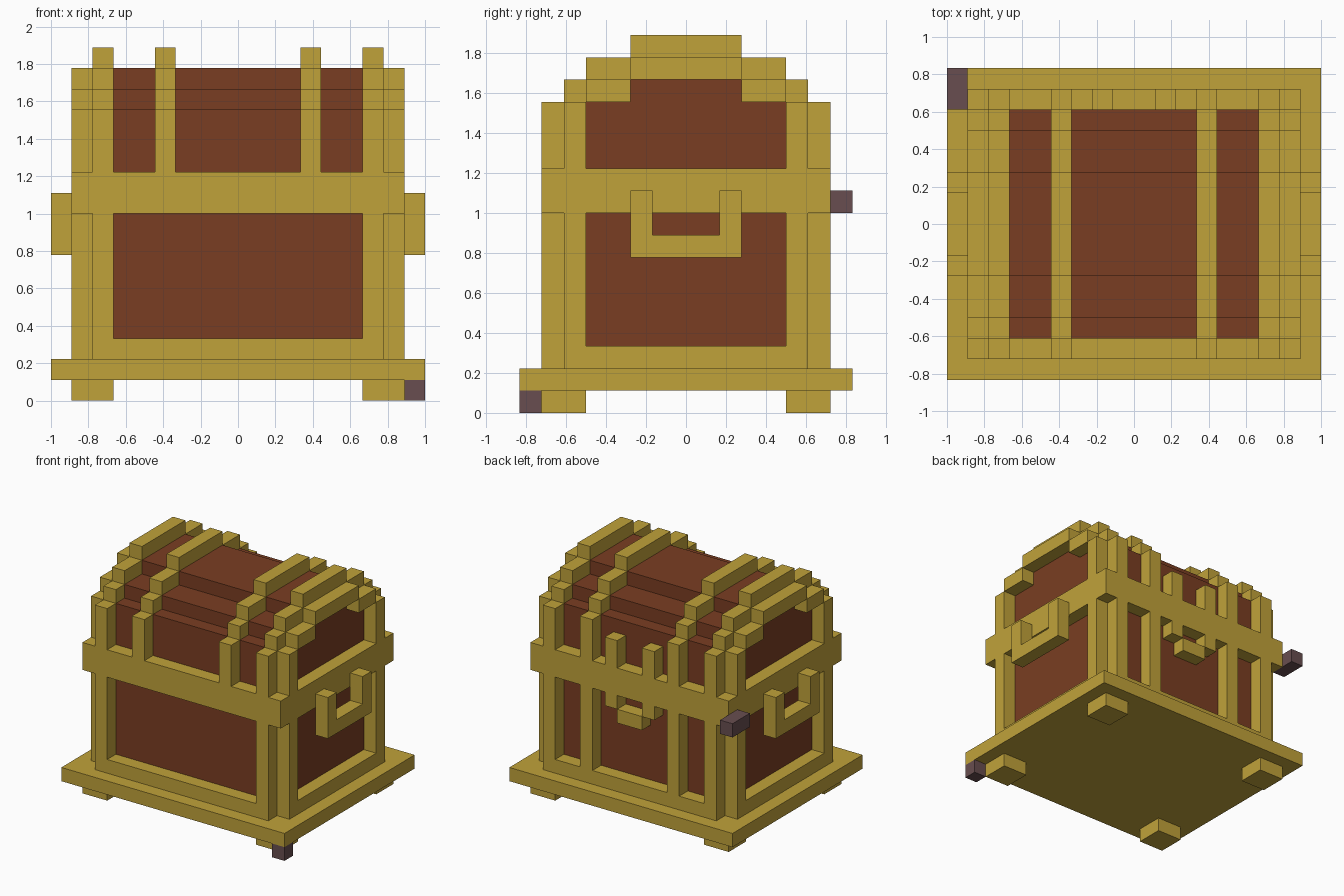
import bpy
import bmesh
from mathutils import Matrix, Vector

cube = bpy.data.objects.get("Cube")
if cube:
    bpy.data.objects.remove(cube, do_unlink=True)

U = 1 / 9  # one block


def material(name, rgb):
    m = bpy.data.materials.new(name)
    m.use_nodes = True
    m.diffuse_color = (*rgb, 1)
    m.node_tree.nodes["Principled BSDF"].inputs["Base Color"].default_value = (*rgb, 1)
    return m


GOLD = material("gold", (0.527, 0.361, 0.042))
BROWN = material("brown wood", (0.195, 0.048, 0.016))
PURPLE = material("dusky purple", (0.138, 0.076, 0.080))


def finish(name, bm, mat):
    bmesh.ops.recalc_face_normals(bm, faces=bm.faces)
    me = bpy.data.meshes.new(name)
    bm.to_mesh(me)
    bm.free()
    me.materials.append(mat)
    ob = bpy.data.objects.new(name, me)
    bpy.context.collection.objects.link(ob)
    return ob


def blocks(name, boxes, mat):
    """One object from boxes (x0, x1, y0, y1, z0, z1) in block units."""
    bm = bmesh.new()
    for x0, x1, y0, y1, z0, z1 in boxes:
        size = Vector((x1 - x0, y1 - y0, z1 - z0)) * U
        mid = Vector((x0 + x1, y0 + y1, z0 + z1)) * U / 2
        bmesh.ops.create_cube(bm, size=1, matrix=Matrix.Translation(mid) @ Matrix.Diagonal((*size, 1)))
    return finish(name, bm, mat)


def flip_x(boxes):
    return [(-b[1], -b[0], *b[2:]) for b in boxes]


def flip_y(boxes):
    return [(b[0], b[1], -b[3], -b[2], b[4], b[5]) for b in boxes]


# Wooden body with stepped lid, extruded from its end profile
half = [(5.5, 2), (5.5, 14), (4.5, 14), (4.5, 15), (2.5, 15), (2.5, 16)]
profile = half + [(-y, z) for y, z in reversed(half)]
bm = bmesh.new()
face = bm.faces.new([bm.verts.new((-7 * U, y * U, z * U)) for y, z in profile])
new = bmesh.ops.extrude_face_region(bm, geom=[face])["geom"]
bmesh.ops.translate(bm, vec=(14 * U, 0, 0), verts=[v for v in new if isinstance(v, bmesh.types.BMVert)])
finish("wooden_body", bm, BROWN)

# Base plate, feet and middle band
blocks("base_plate", [(-9, 9, -7.5, 7.5, 1, 2)], GOLD)
foot = [(6, 8, 4.5, 6.5, 0, 1)]
feet = foot + flip_x(foot)
blocks("feet", feet + flip_y(feet), GOLD)
blocks("middle_band", [(-8, 8, -6.5, 6.5, 9, 11)], GOLD)

# Lower frame rails and posts
long_rail = [(-7, 7, 5.5, 6.5, 2, 3)]
end_rail = [(7, 8, -5.5, 5.5, 2, 3)]
blocks("lower_rails", long_rail + flip_y(long_rail) + end_rail + flip_x(end_rail), GOLD)
post = [(6, 7, 5.5, 6.5, 3, 9), (7, 8, 4.5, 5.5, 3, 9)]
posts = post + flip_x(post)
blocks("corner_posts", posts + flip_y(posts), GOLD)
back_post = [(3, 4, 5.5, 6.5, 3, 9)]
blocks("back_posts", back_post + flip_x(back_post), GOLD)


# Stepped straps over the lid
def strap(x):
    side = [(x, x + 1, 5.5, 6.5, 11, 14), (x, x + 1, 4.5, 5.5, 14, 15), (x, x + 1, 2.5, 4.5, 15, 16)]
    return side + flip_y(side) + [(x, x + 1, -2.5, 2.5, 16, 17)]


for name, x in (("inner", 3), ("outer", 6)):
    blocks("lid_strap_%s_left" % name, strap(x), GOLD)
    blocks("lid_strap_%s_right" % name, flip_x(strap(x)), GOLD)

# Arched trim on the lid ends
side = [(7, 8, 4.5, 5.5, 11, 14), (7, 8, 2.5, 4.5, 14, 15)]
trim = side + flip_y(side) + [(7, 8, -2.5, 2.5, 15, 16)]
blocks("lid_end_trim_left", trim, GOLD)
blocks("lid_end_trim_right", flip_x(trim), GOLD)

# Side handles
prong = [(8, 9, 1.5, 2.5, 7, 10)]
handle = prong + flip_y(prong) + [(8, 9, -1.5, 1.5, 7, 8)]
blocks("handle_left", handle, GOLD)
blocks("handle_right", flip_x(handle), GOLD)

# Latch on the back
prongs = [(1, 2, 5.5, 6.5, 11, 13), (1, 2, 5.5, 6.5, 8, 9)]
blocks("latch", prongs + flip_x(prongs) + [(-1, 1, 5.5, 6.5, 7, 8)], GOLD)

# Loose purple blocks
blocks("front_corner_block", [(8, 9, -7.5, -6.5, 0, 1)], PURPLE)
blocks("back_corner_block", [(-9, -8, 5.5, 7.5, 9, 10)], PURPLE)
